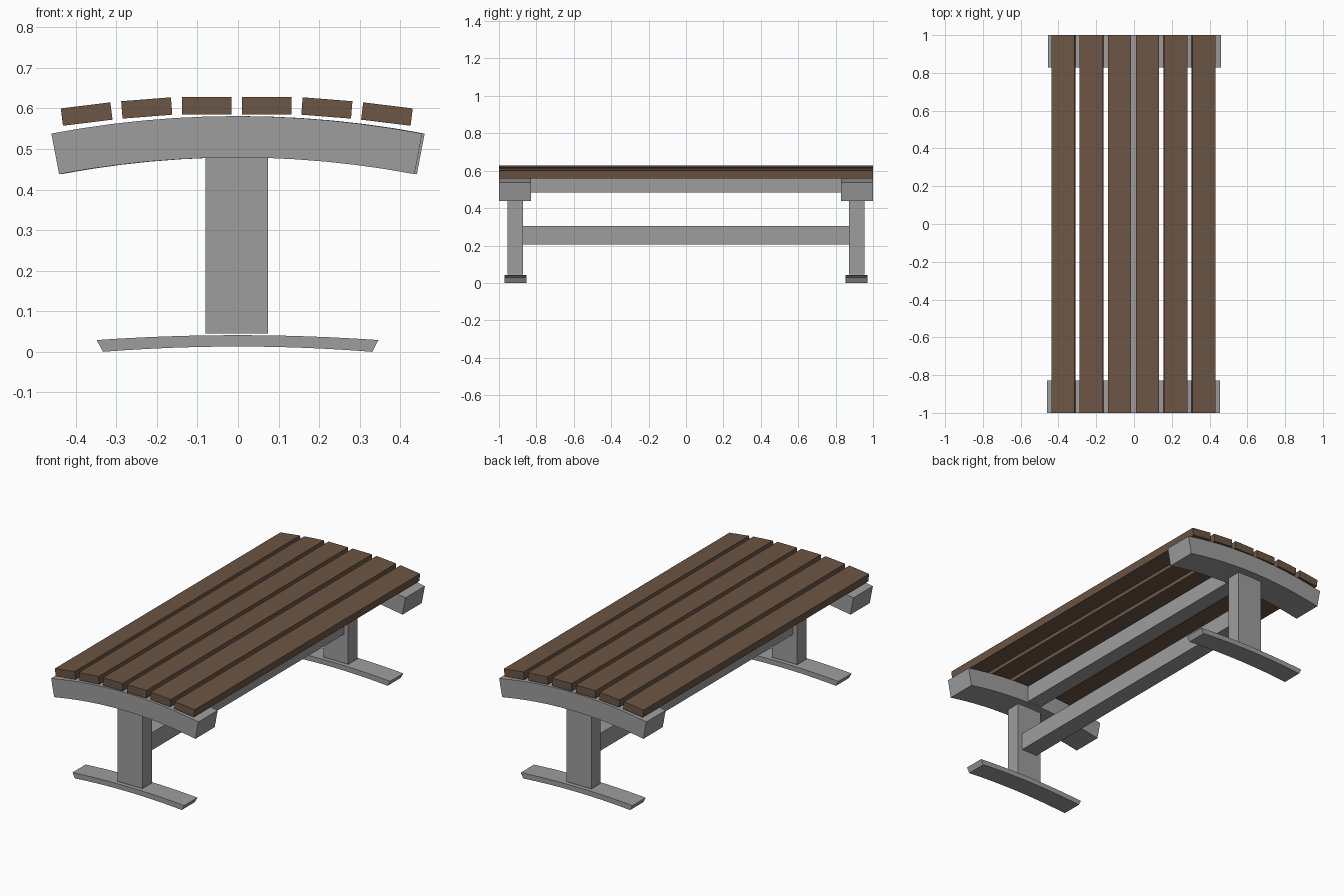
import bpy, bmesh, math
from mathutils import Matrix

if "Cube" in bpy.data.objects:
    bpy.data.objects.remove(bpy.data.objects["Cube"])

CX = -0.003  # shared centre line of the frame


def material(name, rgb):
    m = bpy.data.materials.new(name)
    m.diffuse_color = (*rgb, 1)
    m.use_nodes = True
    m.node_tree.nodes["Principled BSDF"].inputs["Base Color"].default_value = m.diffuse_color
    return m


wood = material("brown_wood", (0.15, 0.092, 0.058))
metal = material("grey_metal", (0.34, 0.34, 0.34))


def finish(name, bm, mat):
    bmesh.ops.recalc_face_normals(bm, faces=bm.faces)
    me = bpy.data.meshes.new(name)
    bm.to_mesh(me)
    bm.free()
    me.materials.append(mat)
    ob = bpy.data.objects.new(name, me)
    bpy.context.collection.objects.link(ob)
    return ob


def box(name, x, y, z, size, tilt=0.0, mat=metal):
    bm = bmesh.new()
    bmesh.ops.create_cube(bm, size=1)
    bm.transform(Matrix.Translation((x, y, z)) @ Matrix.Rotation(tilt, 4, 'Y')
                 @ Matrix.Diagonal((*size, 1)))
    return finish(name, bm, mat)


def arched_bar(name, cx, y0, y1, top, bottom, n=12):
    """Bowed bar; top and bottom are (half width, middle z, end z)."""
    bm = bmesh.new()
    rings = []
    for i in range(n + 1):
        t = 2 * i / n - 1
        pts = []
        for (half, mid, end), ys in ((top, (y0, y1)), (bottom, (y1, y0))):
            for y in ys:
                pts.append(bm.verts.new((cx + t * half, y, mid + (end - mid) * t * t)))
        rings.append(pts)
    for a, b in zip(rings, rings[1:]):
        for k in range(4):
            bm.faces.new((a[k], a[(k + 1) % 4], b[(k + 1) % 4], b[k]))
    bm.faces.new(rings[0])
    bm.faces.new(rings[-1])
    return finish(name, bm, metal)


# Seat slats following the curve: x, z, tilt, width
slats = [(0.074, 0.607, 0, 0.122), (0.222, 0.601, 4.5, 0.123), (0.370, 0.586, 7.0, 0.123)]
for side, label in ((-1, "left"), (1, "right")):
    for i, (x, z, deg, w) in enumerate(slats):
        box(f"seat_slat_{label}_{i + 1}", side * x + CX, 0, z,
            (w, 2.0, 0.043), side * math.radians(deg), wood)

# End frames: curved seat support, post and bowed foot
for side, label in ((-1, "front"), (1, "back")):
    arched_bar(f"{label}_seat_support", side * 0.003, side * 0.828, side * 1.0,
               (0.457, 0.581, 0.538), (0.438, 0.479, 0.438))
    box(f"{label}_post", CX, side * 0.913, 0.266, (0.155, 0.084, 0.442))
    arched_bar(f"{label}_foot", -0.001, side * 0.854, side * 0.971,
               (0.347, 0.041, 0.029), (0.332, 0.013, 0.0))

# Long beams joining the two ends
box("upper_beam", CX, 0, 0.531, (0.09, 1.68, 0.094))
box("lower_beam", CX, 0, 0.255, (0.10, 1.744, 0.098))
